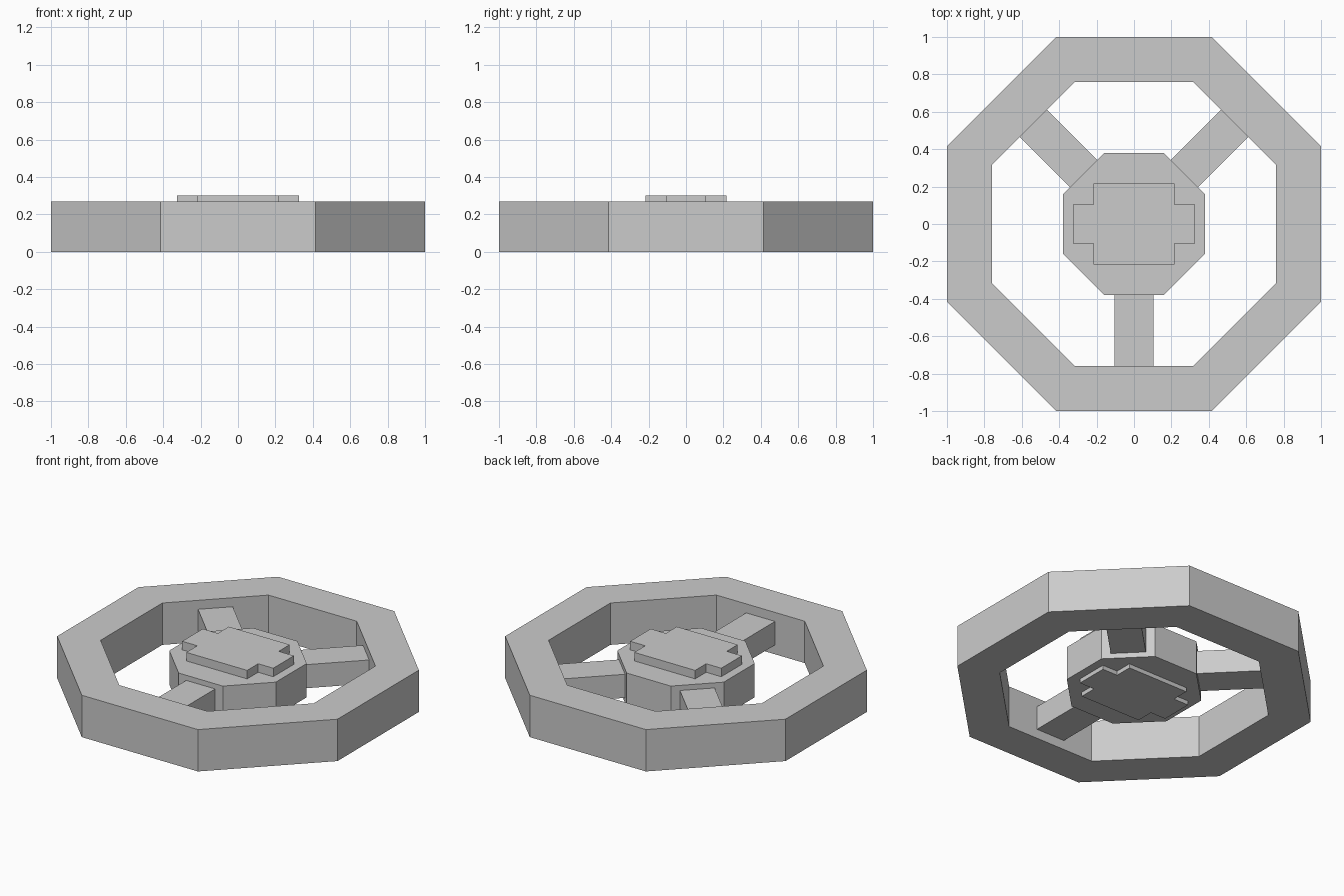
import bpy, bmesh
from math import cos, sin, pi

if "Cube" in bpy.data.objects:
    bpy.data.objects.remove(bpy.data.objects["Cube"])


def octagon(apothem):
    r = apothem / cos(pi / 8)
    return [(r * cos(pi / 8 + i * pi / 4), r * sin(pi / 8 + i * pi / 4)) for i in range(8)]


def add_object(name, bm):
    bmesh.ops.recalc_face_normals(bm, faces=bm.faces)
    mesh = bpy.data.meshes.new(name)
    bm.to_mesh(mesh)
    bm.free()
    ob = bpy.data.objects.new(name, mesh)
    bpy.context.collection.objects.link(ob)
    return ob


def prism(name, outline, z0, z1):
    bm = bmesh.new()
    face = bm.faces.new([bm.verts.new((x, y, z0)) for x, y in outline])
    ext = bmesh.ops.extrude_face_region(bm, geom=[face], use_keep_orig=True)
    top = [v for v in ext["geom"] if isinstance(v, bmesh.types.BMVert)]
    bmesh.ops.translate(bm, verts=top, vec=(0, 0, z1 - z0))
    return add_object(name, bm)


# Octagonal rim with a square cross-section
bm = bmesh.new()
section = ((1.0, 0), (1.0, 0.27), (0.76, 0.27), (0.76, 0))
loops = [[bm.verts.new((x, y, z)) for x, y in octagon(a)] for a, z in section]
for k in range(4):
    a, b = loops[k], loops[(k + 1) % 4]
    for i in range(8):
        j = (i + 1) % 8
        bm.faces.new((a[i], a[j], b[j], b[i]))
add_object("rim", bm)

# Hub and the stepped cross plate showing on both its faces
prism("hub", octagon(0.38), 0.027, 0.245)
quarter = [(0.325, 0.105), (0.217, 0.105), (0.217, 0.217)]
right = [(x, -y) for x, y in reversed(quarter)] + quarter
prism("hub_cross", right + [(-x, -y) for x, y in right], 0.0, 0.30)

# Three spokes: one to the front, two diagonal to the back
for name, angle in (("front_spoke", -pi / 2), ("back_right_spoke", pi / 4),
                    ("back_left_spoke", 3 * pi / 4)):
    spoke = prism(name, [(0.36, -0.103), (0.76, -0.103), (0.76, 0.103), (0.36, 0.103)], 0.06, 0.212)
    spoke.rotation_euler.z = angle
